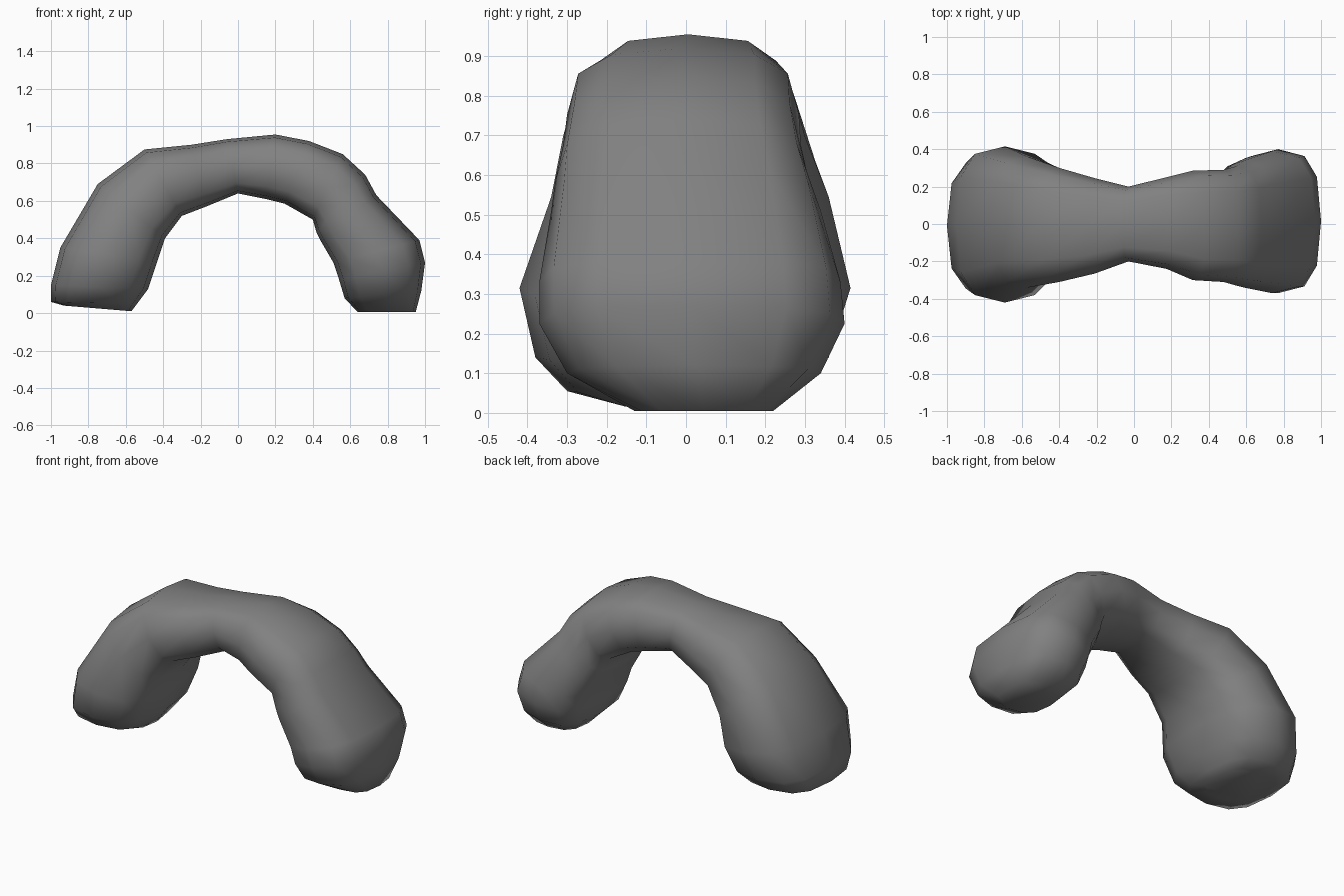
import bpy, bmesh, math
from mathutils import Vector

# Cross-sections along the arch: outer x, outer z, inner x, inner z, y min, y max
sections = [
    (-0.93, 0.04, -0.57, 0.01, -0.17, 0.20),
    (-1.00, 0.06, -0.54, 0.05, -0.30, 0.28),
    (-1.00, 0.15, -0.48, 0.13, -0.38, 0.36),
    (-0.95, 0.35, -0.43, 0.28, -0.42, 0.415),
    (-0.75, 0.69, -0.39, 0.40, -0.34, 0.36),
    (-0.50, 0.875, -0.30, 0.52, -0.31, 0.30),
    (-0.25, 0.90, -0.17, 0.57, -0.265, 0.245),
    (-0.06, 0.93, 0.00, 0.64, -0.20, 0.20),
    (0.20, 0.955, 0.15, 0.61, -0.24, 0.25),
    (0.38, 0.92, 0.25, 0.585, -0.30, 0.285),
    (0.56, 0.85, 0.40, 0.50, -0.31, 0.29),
    (0.68, 0.74, 0.42, 0.43, -0.33, 0.31),
    (0.74, 0.63, 0.44, 0.39, -0.34, 0.34),
    (0.97, 0.39, 0.51, 0.27, -0.37, 0.39),
    (1.00, 0.27, 0.54, 0.18, -0.37, 0.40),
    (0.98, 0.12, 0.57, 0.08, -0.30, 0.34),
    (0.95, 0.005, 0.64, 0.005, -0.13, 0.22),
]
SIDES = 12


def soft(v):
    # squared-off ellipse
    return math.copysign(abs(v) ** 0.7, v)


bm = bmesh.new()
rings = []
for ox, oz, ix, iz, y0, y1 in sections:
    outer, inner = Vector((ox, 0, oz)), Vector((ix, 0, iz))
    mid, half = (outer + inner) / 2, (outer - inner) / 2
    ring = []
    for k in range(SIDES):
        a = 2 * math.pi * k / SIDES
        p = mid + half * soft(math.cos(a))
        p.y = (y0 + y1) / 2 + (y1 - y0) / 2 * soft(math.sin(a))
        ring.append(bm.verts.new(p))
    rings.append(ring)

# Skin between rings, and close the feet
for r0, r1 in zip(rings, rings[1:]):
    for k in range(SIDES):
        j = (k + 1) % SIDES
        bm.faces.new((r0[k], r0[j], r1[j], r1[k]))
bm.faces.new(rings[0])
bm.faces.new(rings[-1])
bmesh.ops.recalc_face_normals(bm, faces=bm.faces)

mesh = bpy.data.meshes.new("rock_arch")
bm.to_mesh(mesh)
bm.free()
arch = bpy.data.objects.new("rock_arch", mesh)
bpy.context.collection.objects.link(arch)

# Smooth shaded low-poly surface
for poly in mesh.polygons:
    poly.use_smooth = True

# Dark stone
stone = bpy.data.materials.new("dark_stone")
stone.diffuse_color = (0.22, 0.22, 0.22, 1)
mesh.materials.append(stone)
